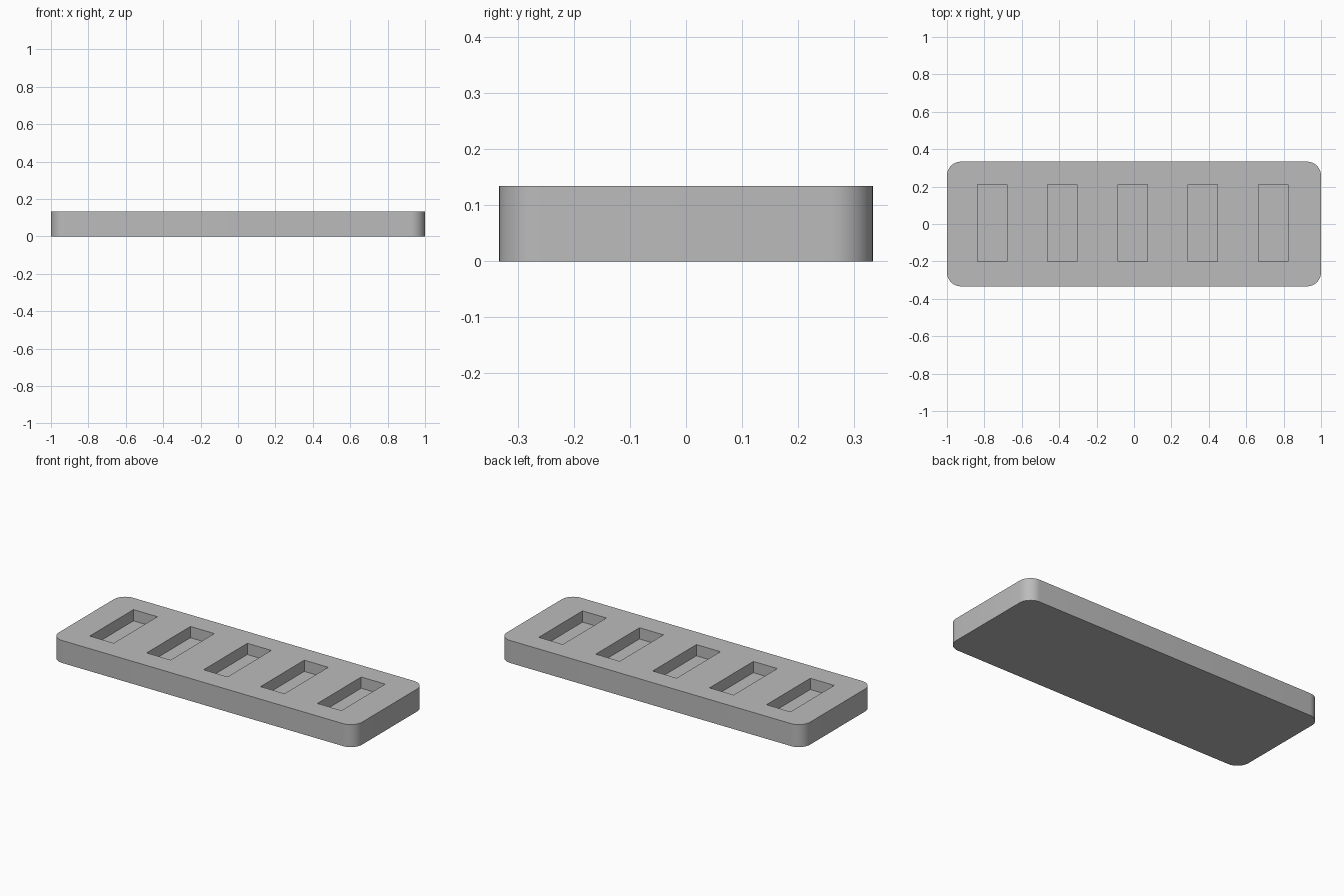
import bpy
import bmesh
from math import radians

cube = bpy.data.objects.get("Cube")
if cube:
    bpy.data.objects.remove(cube, do_unlink=True)

LENGTH, WIDTH, HEIGHT = 2.0, 0.667, 0.134
CORNER = 0.075
SLOT_X, SLOT_Y, SLOT_DEPTH = 0.158, 0.412, 0.067
PITCH, SLOT_CENTRE = 0.3755, (-0.007, 0.005)

grey = bpy.data.materials.new("mid_grey")
grey.use_nodes = True
grey.diffuse_color = (0.5, 0.5, 0.5, 1)
grey.node_tree.nodes["Principled BSDF"].inputs["Base Color"].default_value = (0.5, 0.5, 0.5, 1)


def add_box(bm, centre, size):
    """Add a box to the mesh and return its vertices."""
    verts = bmesh.ops.create_cube(bm, size=1)["verts"]
    bmesh.ops.scale(bm, vec=size, verts=verts)
    bmesh.ops.translate(bm, vec=centre, verts=verts)
    return verts


def make_object(name, bm):
    mesh = bpy.data.meshes.new(name)
    bm.to_mesh(mesh)
    bm.free()
    mesh.materials.append(grey)
    obj = bpy.data.objects.new(name, mesh)
    bpy.context.collection.objects.link(obj)
    return obj


# Plate with rounded upright corners
bm = bmesh.new()
add_box(bm, (0, 0, HEIGHT / 2), (LENGTH, WIDTH, HEIGHT))
upright = [e for e in bm.edges if abs(e.verts[0].co.z - e.verts[1].co.z) > HEIGHT / 2]
bmesh.ops.bevel(bm, geom=upright, offset=CORNER, segments=10, profile=0.5, affect="EDGES")
plate = make_object("slotted_plate", bm)

# Row of five blind slots cut into the top
bm = bmesh.new()
for i in range(-2, 3):
    add_box(bm, (SLOT_CENTRE[0] + i * PITCH, SLOT_CENTRE[1], HEIGHT),
            (SLOT_X, SLOT_Y, 2 * SLOT_DEPTH))
cutter = make_object("slot_cutter", bm)
cutter.hide_render = True

cut = plate.modifiers.new("slots", "BOOLEAN")
cut.operation = "DIFFERENCE"
cut.solver = "EXACT"
cut.object = cutter

bpy.ops.object.select_all(action="DESELECT")
plate.select_set(True)
bpy.context.view_layer.objects.active = plate
bpy.ops.object.modifier_apply(modifier=cut.name)
bpy.data.objects.remove(cutter, do_unlink=True)

# Smooth corners, crisp rims
bpy.ops.object.shade_smooth_by_angle(angle=radians(30))
